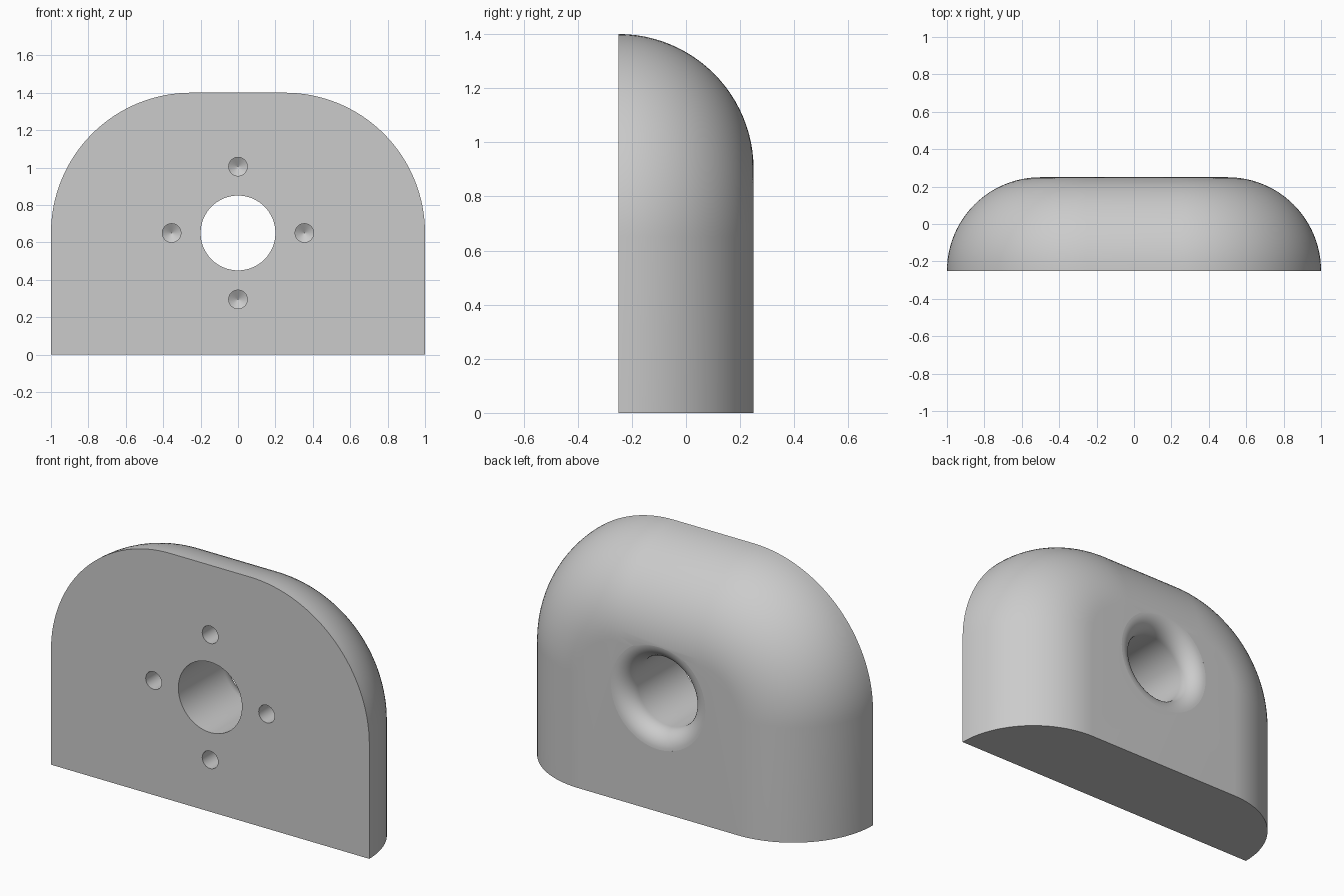
import bpy, bmesh
from math import sin, cos, pi, radians

cube = bpy.data.objects.get("Cube")
if cube:
    bpy.data.objects.remove(cube, do_unlink=True)

HALF_W, HEIGHT, FRONT = 1.0, 1.4, -0.25
CORNER, ROUND = 0.75, 0.5
HOLE_Z, HOLE_R, FLARE = 0.65, 0.2, 0.1

grey = bpy.data.materials.new("light grey")
grey.use_nodes = True
colour = (0.6, 0.6, 0.6, 1)
grey.diffuse_color = colour
grey.node_tree.nodes["Principled BSDF"].inputs["Base Color"].default_value = colour


def make_object(name, bm):
    bmesh.ops.recalc_face_normals(bm, faces=bm.faces)
    mesh = bpy.data.meshes.new(name)
    bm.to_mesh(mesh)
    bm.free()
    mesh.materials.append(grey)
    obj = bpy.data.objects.new(name, mesh)
    bpy.context.collection.objects.link(obj)
    return obj


def loft(name, rings):
    """Skin a stack of matching closed rings and cap both ends."""
    bm = bmesh.new()
    loops = [[bm.verts.new(p) for p in ring] for ring in rings]
    for a, b in zip(loops, loops[1:]):
        for i in range(len(a)):
            j = (i + 1) % len(a)
            bm.faces.new((a[i], a[j], b[j], b[i]))
    bm.faces.new(loops[0])
    bm.faces.new(loops[-1])
    return make_object(name, bm)


def arch(inset, y, steps=32):
    """Arch outline, pulled in at the sides and top but not at the base."""
    r = CORNER - inset
    half = [(HALF_W - inset, 0)]
    for i in range(steps + 1):
        t = pi / 2 * i / steps
        half.append((HALF_W - CORNER + r * cos(t), HEIGHT - CORNER + r * sin(t)))
    return [(x, y, z) for x, z in half] + [(-x, y, z) for x, z in reversed(half)]


def bore(name, profile, x, z, sides):
    """Hidden cutter turned around a front-to-back axis."""
    rings = [[(x + r * cos(2 * pi * i / sides), y, z + r * sin(2 * pi * i / sides))
              for i in range(sides)] for r, y in profile]
    obj = loft(name, rings)
    obj.hide_render = True
    obj.hide_viewport = True
    return obj


# Rounded block: flat front, quarter-round edge sweeping to the back
angles = [pi / 2 * i / 24 for i in range(25)]
block = loft("rounded_block",
             [arch(ROUND * (1 - cos(t)), FRONT + ROUND * sin(t)) for t in angles])

# Central through hole with a flared back mouth
back = FRONT + ROUND
profile = [(HOLE_R, FRONT - 0.1)]
for i in range(13):
    t = radians(88) * i / 12
    profile.append((HOLE_R + FLARE * (1 - cos(t)), back - FLARE + FLARE * sin(t)))
profile.append((profile[-1][0], back + 0.1))
cutters = [bore("central_hole_cutter", profile, 0, HOLE_Z, 64)]

# Four drilled screw holes with pointed ends
drill = [(0.05, FRONT - 0.1), (0.05, FRONT + 0.2), (0.001, FRONT + 0.23)]
for k in range(4):
    a = k * pi / 2
    cutters.append(bore("screw_hole_cutter", drill,
                        0.355 * cos(a), HOLE_Z + 0.355 * sin(a), 24))

for cutter in cutters:
    mod = block.modifiers.new(cutter.name, 'BOOLEAN')
    mod.operation = 'DIFFERENCE'
    mod.solver = 'EXACT'
    mod.object = cutter

# Apply the cuts, then smooth the curved surfaces only
bpy.ops.object.select_all(action='DESELECT')
bpy.context.view_layer.objects.active = block
block.select_set(True)
for mod in list(block.modifiers):
    bpy.ops.object.modifier_apply(modifier=mod.name)
for cutter in cutters:
    bpy.data.objects.remove(cutter, do_unlink=True)
bpy.ops.object.shade_smooth_by_angle(angle=radians(30))
